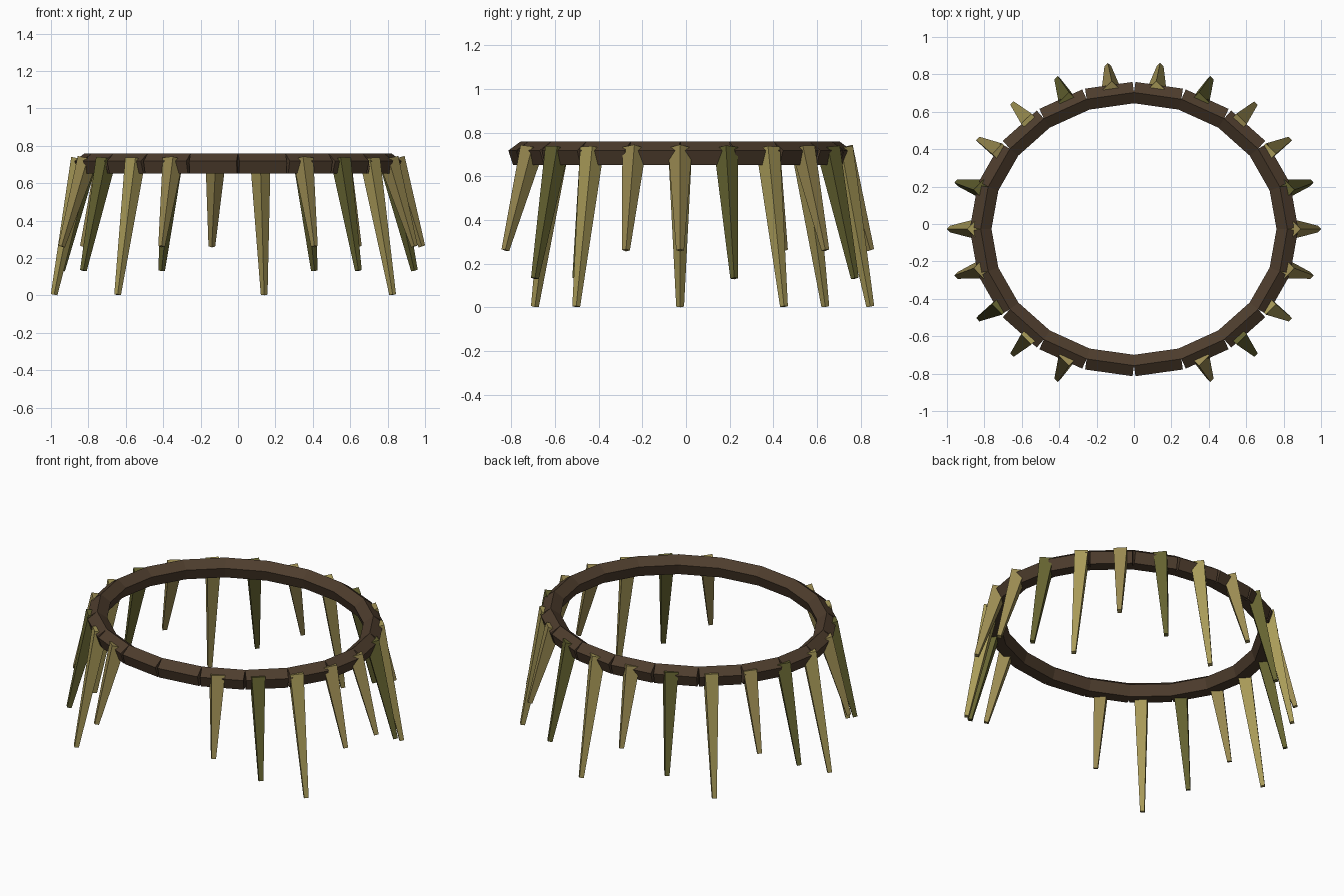
import bpy, bmesh
from math import cos, sin, pi
from mathutils import Vector, Matrix

if "Cube" in bpy.data.objects:
    bpy.data.objects.remove(bpy.data.objects["Cube"])

CY = -0.027  # ring centre in y


def material(name, rgb):
    m = bpy.data.materials.new(name)
    m.diffuse_color = (*rgb, 1)
    m.use_nodes = True
    m.node_tree.nodes["Principled BSDF"].inputs["Base Color"].default_value = m.diffuse_color
    return m


def on_ellipse(a, rx, ry, z):
    return Vector((rx * cos(a), CY + ry * sin(a), z))


def tapered_bar(name, start, end, r1, r2, sides, rot, mat):
    """Flat-sided bar from start to end; r1 and r2 are the end radii."""
    bm = bmesh.new()
    bmesh.ops.create_cone(bm, cap_ends=True, segments=sides, radius1=r1,
                          radius2=r2, depth=(end - start).length)
    bm.transform(Matrix.Translation((start + end) / 2) @ rot.to_matrix().to_4x4())
    mesh = bpy.data.meshes.new(name)
    bm.to_mesh(mesh)
    bm.free()
    mesh.materials.append(mat)
    obj = bpy.data.objects.new(name, mesh)
    bpy.context.collection.objects.link(obj)
    return obj


cord = material("cord_brown", (0.075, 0.046, 0.026))
leaf_mats = [material("leaf_tan", (0.33, 0.26, 0.085)),
             material("leaf_olive", (0.13, 0.125, 0.03)),
             material("leaf_straw", (0.40, 0.33, 0.10))]

# Waist cord: twenty straight five-sided pieces with a ridge on top
N = 20
for i in range(N):
    a = on_ellipse(2 * pi * i / N, 0.82, 0.73, 0.70)
    b = on_ellipse(2 * pi * (i + 1) / N, 0.82, 0.73, 0.70)
    tapered_bar(f"cord_segment_{i:02d}", a, b, 0.06, 0.06, 5,
                (b - a).to_track_quat('Z', 'Y'), cord)

# Hanging leaves: three lengths in turn, with a gap at the front
M = 22
for i in range(M):
    ang = 2 * pi * i / M
    if sin(ang) < -0.95:
        continue
    top = on_ellipse(ang, 0.838, 0.745, 0.73)
    tip = on_ellipse(ang, 0.983, 0.88, (0.262, 0.133, 0.004)[i % 3])
    rot = Vector((0, 0, 1)).rotation_difference(top - tip)
    tapered_bar(f"leaf_{i:02d}", tip, top, 0.018, 0.055, 4, rot, leaf_mats[i % 3])
